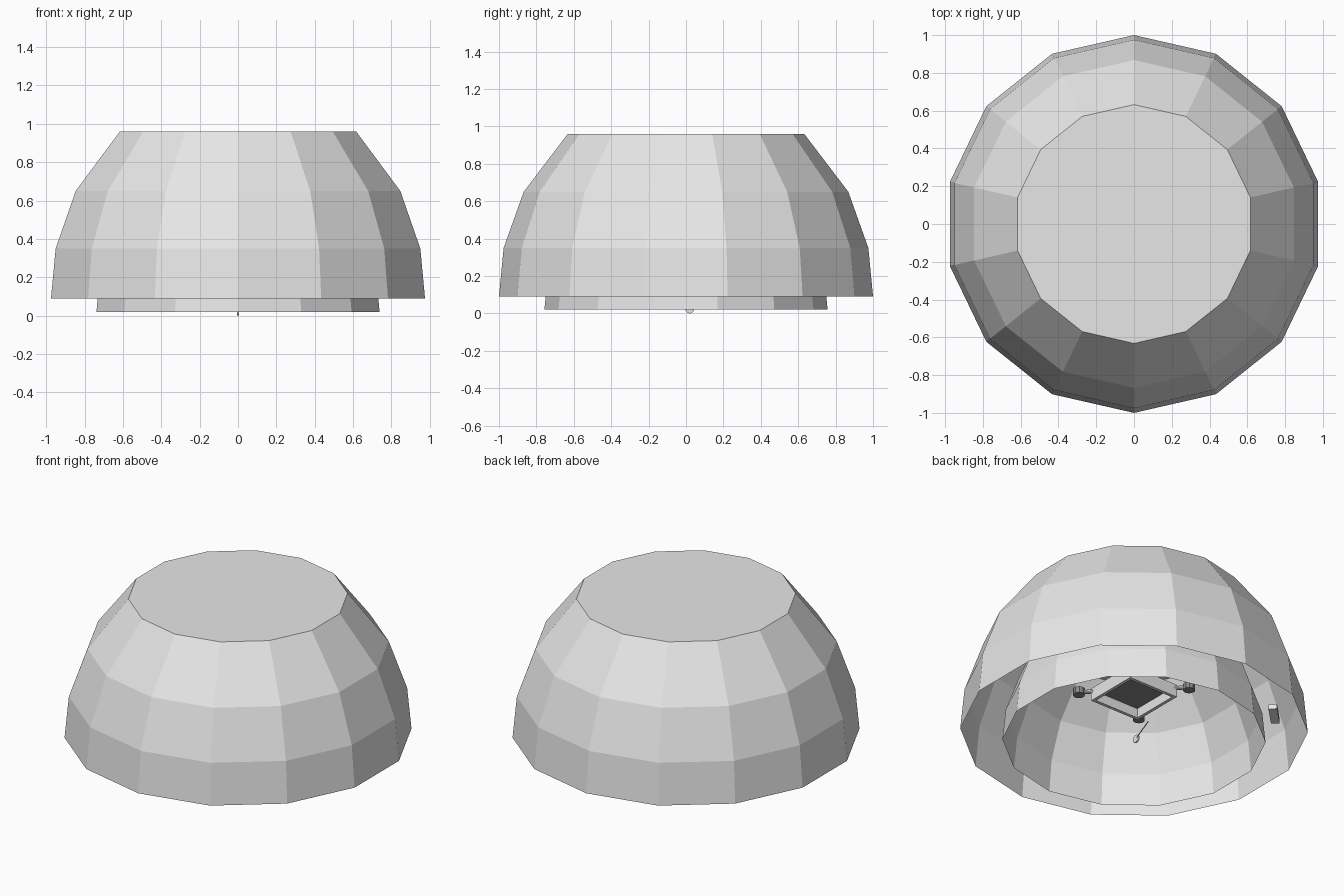
import bpy, bmesh, math
from mathutils import Vector

cube = bpy.data.objects.get("Cube")
if cube:
    bpy.data.objects.remove(cube, do_unlink=True)


def material(name, value):
    mat = bpy.data.materials.new(name)
    mat.use_nodes = True
    colour = (value, value, value, 1)
    mat.diffuse_color = colour
    mat.node_tree.nodes["Principled BSDF"].inputs["Base Color"].default_value = colour
    return mat


LIGHT = material("light_grey", 0.8)
DARK = material("dark_grey", 0.25)
SIDES = 14


def finish(name, bm, mat):
    mesh = bpy.data.meshes.new(name)
    bm.to_mesh(mesh)
    bm.free()
    mesh.materials.append(mat)
    obj = bpy.data.objects.new(name, mesh)
    bpy.context.collection.objects.link(obj)
    return obj


def dome(name, profile, scale, base):
    """Faceted shell, closed on top and open below."""
    bm = bmesh.new()
    rings = []
    for r, z in profile:
        ring = []
        for i in range(SIDES):
            a = math.pi / 2 + math.tau * i / SIDES
            ring.append(bm.verts.new((r * scale * math.cos(a),
                                      r * scale * math.sin(a), base + z * scale)))
        rings.append(ring)
    for low, high in zip(rings, rings[1:]):
        for i in range(SIDES):
            j = (i + 1) % SIDES
            bm.faces.new((low[i], low[j], high[j], high[i]))
    bm.faces.new(rings[-1])
    return finish(name, bm, LIGHT)


def box(name, centre, size, mat, turn=0):
    bm = bmesh.new()
    bmesh.ops.create_cube(bm, size=1)
    bmesh.ops.scale(bm, vec=size, verts=bm.verts)
    obj = finish(name, bm, mat)
    obj.location = centre
    obj.rotation_euler.z = turn
    return obj


def rod(name, start, end, radius, mat, sides=10):
    start, end = Vector(start), Vector(end)
    bm = bmesh.new()
    bmesh.ops.create_cone(bm, cap_ends=True, segments=sides, radius1=radius,
                          radius2=radius, depth=(end - start).length)
    obj = finish(name, bm, mat)
    obj.location = (start + end) / 2
    obj.rotation_euler = (end - start).to_track_quat("Z", "Y").to_euler()
    return obj


# Nested shells
PROFILE = [(1.0, 0), (0.975, 0.26), (0.868, 0.56), (0.632, 0.87)]
dome("outer_shell", PROFILE, 1.0, 0.09)
dome("inner_shell", PROFILE, 0.757, 0.02)

# Square tray hanging inside the inner shell
HALF = 0.165
box("tray_panel", (0, 0, 0.37), (2 * HALF, 2 * HALF, 0.02), DARK)
for s, side in ((-1, "low"), (1, "high")):
    box("tray_rail_x_" + side, (0, s * HALF, 0.34), (2 * HALF + 0.02, 0.02, 0.08), LIGHT)
    box("tray_rail_y_" + side, (s * HALF, 0, 0.34), (0.02, 2 * HALF - 0.02, 0.08), LIGHT)

# Corner fittings on short arms
for sx in (-1, 1):
    for sy in (-1, 1):
        x, y = sx * 0.225, sy * 0.225
        rod("corner_arm", (sx * HALF, sy * HALF, 0.36), (x, y, 0.36), 0.012, LIGHT)
        rod("corner_fitting", (x, y, 0.34), (x, y, 0.38), 0.035, DARK)

# Small bracket between the shells
box("side_bracket", (-0.54, 0.61, 0.13), (0.17, 0.05, 0.03), LIGHT, math.pi / 4)

# Little wheel with a thin tail at the very bottom
rod("bottom_wheel", (-0.005, 0.02, 0.025), (0.005, 0.02, 0.025), 0.025, LIGHT, 12)
rod("wheel_tail", (0, 0.02, 0.03), (0.07, 0.21, 0.03), 0.003, LIGHT, 6)
